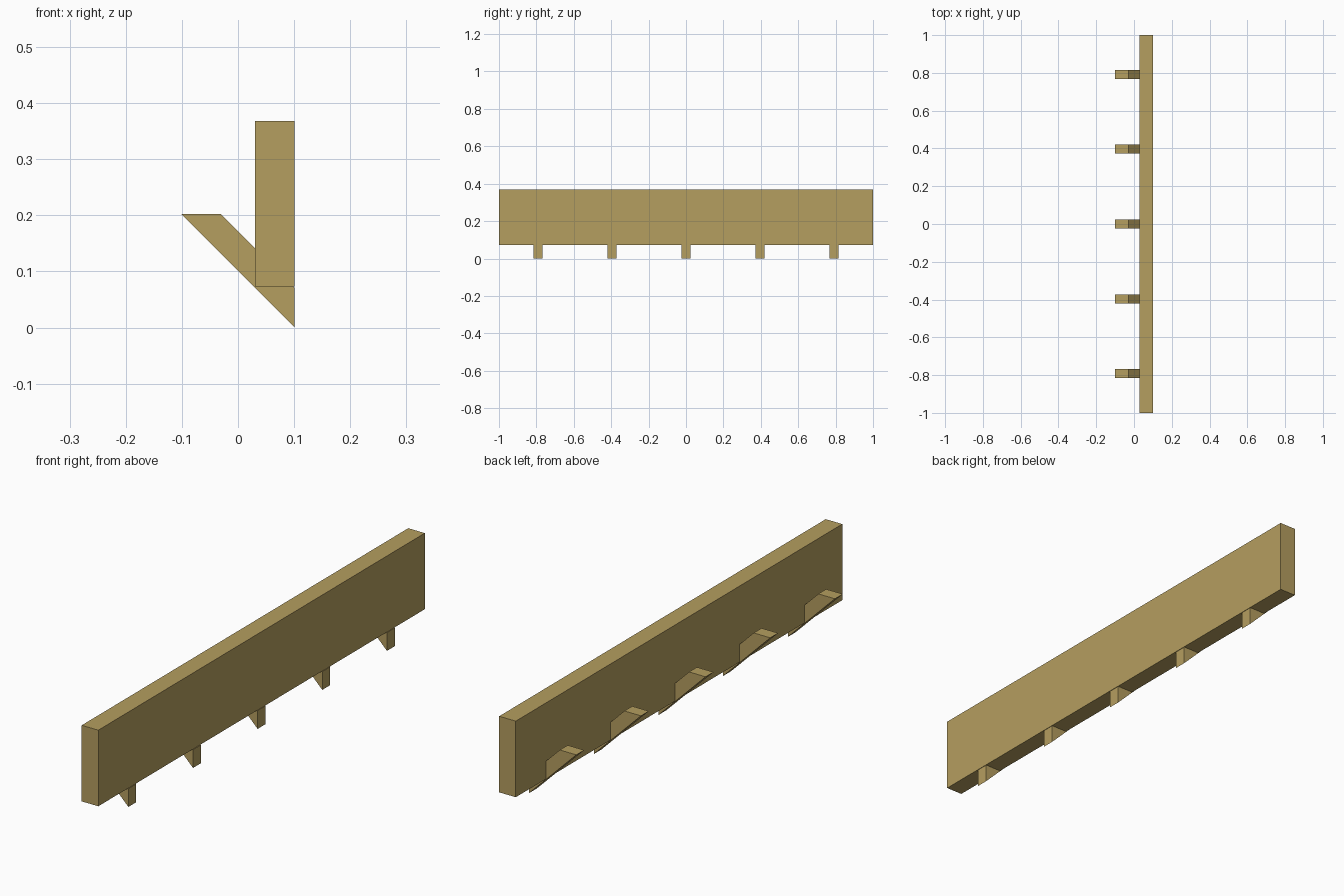
import bpy
import bmesh

cube = bpy.data.objects.get("Cube")
if cube:
    bpy.data.objects.remove(cube, do_unlink=True)

wood = bpy.data.materials.new("tan wood")
wood.use_nodes = True
colour = (0.462, 0.342, 0.115, 1)
wood.diffuse_color = colour
wood.node_tree.nodes["Principled BSDF"].inputs["Base Color"].default_value = colour


def extruded_part(name, profile, y_centre, depth):
    """Extrude an x-z profile along y, centred on y_centre."""
    bm = bmesh.new()
    face = bm.faces.new([bm.verts.new((x, -depth / 2, z)) for x, z in profile])
    result = bmesh.ops.extrude_face_region(bm, geom=[face])
    verts = [v for v in result["geom"] if isinstance(v, bmesh.types.BMVert)]
    bmesh.ops.translate(bm, verts=verts, vec=(0, depth, 0))
    bmesh.ops.recalc_face_normals(bm, faces=bm.faces)
    mesh = bpy.data.meshes.new(name)
    bm.to_mesh(mesh)
    bm.free()
    mesh.materials.append(wood)
    part = bpy.data.objects.new(name, mesh)
    part.location.y = y_centre
    bpy.context.collection.objects.link(part)
    return part


# Long upright board
inner, outer, bottom, top = 0.03, 0.101, 0.073, 0.368
extruded_part("board", [(inner, bottom), (outer, bottom), (outer, top), (inner, top)], 0, 2)

# Slanted pegs passing through the lower edge of the board
peg_profile = [(-outer, 0.202), (-0.03, 0.202), (outer, 0.071), (outer, 0)]
for i in range(5):
    extruded_part(f"slanted_peg_{i + 1}", peg_profile, (i - 2) * 0.396, 0.048)
